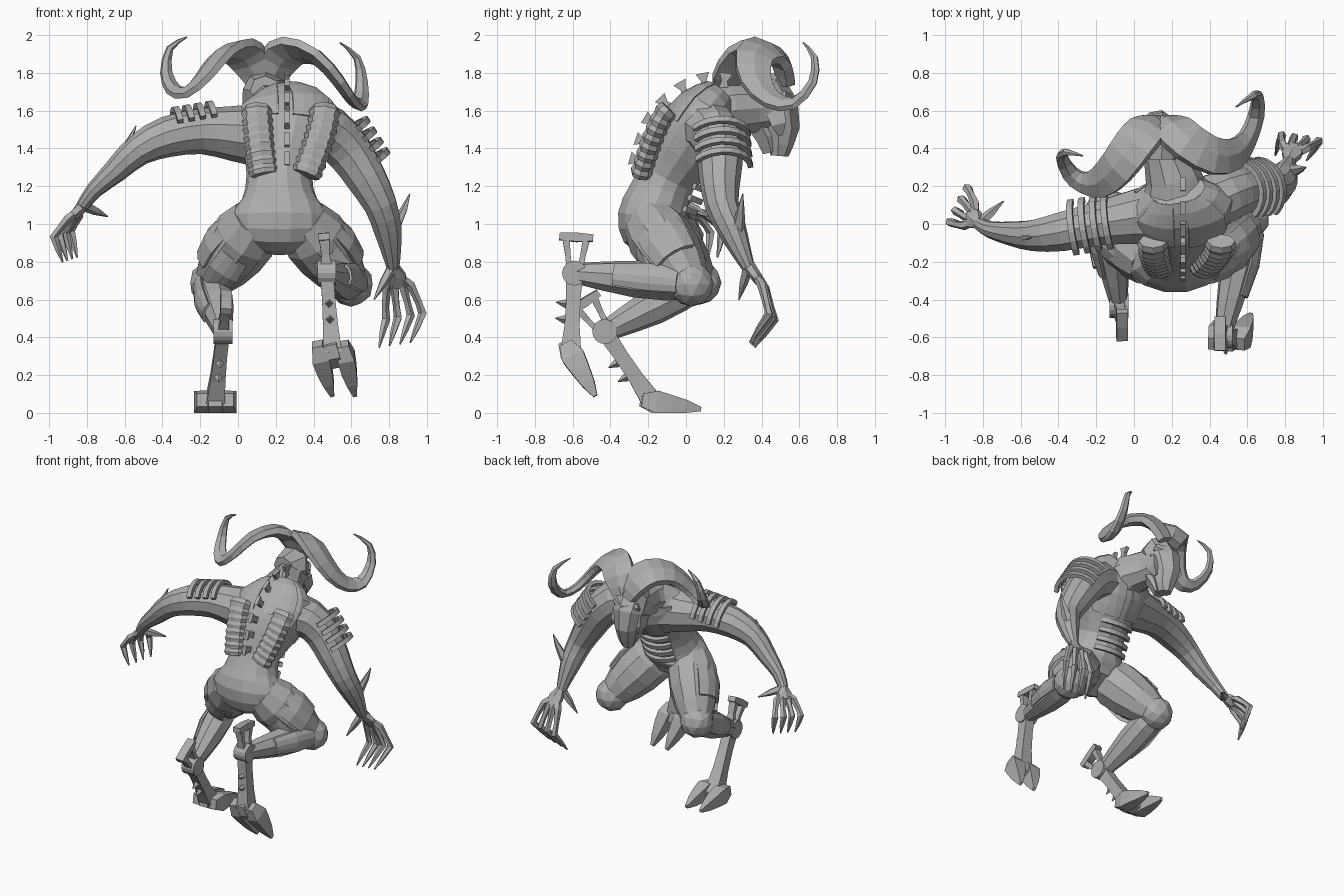
import bpy, bmesh, math
from mathutils import Vector as V

cube = bpy.data.objects.get("Cube")
if cube:
    bpy.data.objects.remove(cube, do_unlink=True)

stone = bpy.data.materials.new("stone grey")
stone.use_nodes = True
grey = (.42, .42, .42, 1)
stone.diffuse_color = grey
stone.node_tree.nodes["Principled BSDF"].inputs["Base Color"].default_value = grey

SQUARE = [(1, 1), (-1, 1), (-1, -1), (1, -1)]


def ngon(sides):
    return [(math.cos(math.tau * i / sides), math.sin(math.tau * i / sides)) for i in range(sides)]


def arc(start, end, inner=.85, steps=4):
    angles = [math.radians(start + (end - start) * i / steps) for i in range(steps + 1)]
    outer = [(math.cos(a), math.sin(a)) for a in angles]
    return outer + [(c * inner, s * inner) for c, s in reversed(outer)]


def finish(name, bm):
    bmesh.ops.recalc_face_normals(bm, faces=bm.faces)
    mesh = bpy.data.meshes.new(name)
    bm.to_mesh(mesh)
    bm.free()
    mesh.materials.append(stone)
    obj = bpy.data.objects.new(name, mesh)
    bpy.context.collection.objects.link(obj)
    return obj


def spline(rows, detail):
    """Resample rows of numbers with a Catmull-Rom curve."""
    out = []
    for i in range(len(rows) - 1):
        a, b, c, d = rows[max(i - 1, 0)], rows[i], rows[i + 1], rows[min(i + 2, len(rows) - 1)]
        for k in range(detail):
            t = k / detail
            out.append([.5 * (2 * q + (r - p) * t + (2 * p - 5 * q + 4 * r - s) * t * t
                              + (3 * q - p - 3 * r + s) * t ** 3) for p, q, r, s in zip(a, b, c, d)])
    return out + [rows[-1]]


def loft(name, rows, section, ref=(0, 0, 1), detail=1):
    """Sweep a section along rows of x, y, z, side radius, ref radius."""
    rows = [list(r) + [r[-1]] * (5 - len(r)) for r in rows]
    rows = spline(rows, detail)
    points = [V(r[:3]) for r in rows]
    bm = bmesh.new()
    rings, v = [], V(ref)
    for i, (p, row) in enumerate(zip(points, rows)):
        t = (points[min(i + 1, len(points) - 1)] - points[max(i - 1, 0)]).normalized()
        v = v - t * v.dot(t)
        if v.length < .001:
            v = t.orthogonal()
        v.normalize()
        u = v.cross(t)
        ring = []
        for c, s in section:
            co = p + u * c * row[3] + v * s * row[4]
            co.z = max(co.z, 0)
            ring.append(bm.verts.new(co))
        rings.append(ring)
    n = len(section)
    for lower, upper in zip(rings, rings[1:]):
        for i in range(n):
            j = (i + 1) % n
            bm.faces.new((lower[i], lower[j], upper[j], upper[i]))
    bm.faces.new(rings[0])
    bm.faces.new(rings[-1])
    return finish(name, bm)


def limb(name, start, end, radii, section, ref=(0, 0, 1), low=0, high=1):
    """Straight limb with evenly spaced radii."""
    a, b = V(start), V(end)
    steps = len(radii) - 1
    rows = []
    for i, r in enumerate(radii):
        p = a.lerp(b, low + (high - low) * i / steps)
        rows.append((*p, *(r if isinstance(r, tuple) else (r, r))))
    return loft(name, rows, section, ref)


def bands(name, centres, axis, out, radius, spread):
    """Raised hoops that wrap one side of a body part."""
    axis, out = V(axis).normalized(), V(out)
    out = (out - axis * out.dot(axis)).normalized()
    side = axis.cross(out)
    for number, centre in enumerate(centres):
        rows = []
        for i in range(9):
            a = math.radians(spread * (i / 4 - 1))
            p = V(centre) + (out * math.cos(a) + side * math.sin(a)) * radius
            rows.append((*p, .014, .016))
        loft(f"{name}_{number}", rows, SQUARE, axis)


# Torso with chest and shoulder blade plates
torso = [(.22, -.14, .88, .13, .1), (.22, -.17, .95, .25, .17), (.22, -.18, 1.04, .27, .185),
         (.22, -.15, 1.13, .2, .17), (.22, -.1, 1.25, .175, .16), (.24, -.02, 1.38, .22, .19),
         (.25, .06, 1.5, .27, .2), (.25, .11, 1.6, .27, .16), (.23, .18, 1.68, .15, .1)]
loft("torso", torso, ngon(14), (0, 1, 0), 2)


def torso_plate(name, first, last, start, end):
    rows = [(x, y, z, a * 1.04, b * 1.04) for x, y, z, a, b in torso[first:last]]
    loft(name, rows, arc(start, end, .95), (0, 1, 0), 2)


for side, flip in (("left", 1), ("right", -1)):
    torso_plate(f"{side}_chest_plate", 5, 8, 90 - flip * 6, 90 - flip * 60)
    torso_plate(f"{side}_blade_plate", 6, 9, 270 + flip * 8, 270 + flip * 55)
bands("belly_band", [(.22, -.105 + i * .025, 1.12 + i * .06) for i in range(4)],
      (0, .4, 1), (0, 1, 0), .165, 50)

# Ribbed vents on the back
for side, top, bottom in (("right", .1, .14), ("left", .46, .36)):
    rows = []
    for i in range(17):
        t = i / 16
        wide = .085 if i % 2 else .074
        x = top + (bottom - top) * t ** 1.5
        rows.append((x, -.09 - .15 * t ** .7, 1.61 - .35 * t, wide, wide * .7))
    loft(f"{side}_back_vent", rows, ngon(8), (0, -1, 0))

# Flared spine blades
spine = [(.28, 1.7), (.2, 1.73), (.1, 1.73), (0, 1.69), (-.09, 1.62), (-.16, 1.53),
         (-.2, 1.43), (-.23, 1.33), (-.26, 1.22)]
for i in range(1, len(spine) - 1):
    (y0, z0), (y1, z1) = spine[i - 1], spine[i + 1]
    along = V((0, y1 - y0, z1 - z0)).normalized()
    normal = V((0, along.z, -along.y))
    base = V((.26, *spine[i]))
    loft(f"spine_blade_{i}", [(*(base + normal * h), .013, w) for h, w in
         ((-.04, .03), (.03, .016), (.07, .036))], SQUARE, along)

# Neck, head and face
loft("neck", [(.23, .1, 1.56, .2, .16), (.21, .24, 1.6, .15, .14), (.17, .36, 1.61, .12, .13),
              (.15, .46, 1.62, .11, .12)], ngon(10))
loft("head", [(.15, .34, 1.7, .09, .08), (.15, .43, 1.7, .13, .12), (.14, .48, 1.61, .125, .115),
              (.14, .51, 1.5, .1, .085), (.14, .5, 1.42, .07, .07), (.14, .495, 1.36, .05, .045)],
     ngon(8), (0, 1, 0))
loft("jaw", [(.14, .38, 1.55, .1, .08), (.14, .43, 1.46, .08, .07), (.14, .45, 1.38, .045, .05)],
     ngon(6), (0, 1, 0))
loft("brow", [(.04, .51, 1.68, .02, .03), (.14, .555, 1.64, .03, .05), (.24, .51, 1.68, .02, .03)], ngon(6))
for flip in (1, -1):
    loft("cheek_plate", [(.14 + flip * .09, .47, 1.6, .03, .05), (.14 + flip * .1, .49, 1.53, .025, .04),
                         (.14 + flip * .08, .5, 1.47, .01)], SQUARE, (0, 1, 0))

# Curling ribbon horns
loft("left_horn", [(.16, .53, 1.75, .05, .08), (.21, .5, 1.86, .05, .12), (.29, .43, 1.92, .045, .125),
                   (.42, .36, 1.88, .04, .115), (.53, .37, 1.76, .035, .095), (.6, .45, 1.66, .03, .065),
                   (.645, .57, 1.64, .028, .05), (.655, .67, 1.75, .025, .035), (.63, .68, 1.88, .02),
                   (.54, .62, 1.96, .004)], ngon(6), (1, .3, 0), 2)
loft("right_horn", [(.12, .53, 1.75, .05, .08), (.07, .5, 1.86, .05, .12), (0, .42, 1.92, .045, .125),
                    (-.09, .3, 1.89, .04, .115), (-.18, .22, 1.78, .035, .095), (-.27, .22, 1.7, .03, .065),
                    (-.34, .27, 1.71, .028, .05), (-.38, .35, 1.8, .025, .035), (-.36, .38, 1.93, .02),
                    (-.27, .36, 1.99, .004)], ngon(6), (1, -.3, 0), 2)

# Arms, shoulder hoops and elbow spikes
loft("left_arm", [(.38, .1, 1.51, .16), (.49, .15, 1.48, .14), (.59, .18, 1.38, .125), (.68, .18, 1.24, .11),
                  (.755, .19, 1.1, .09), (.79, .24, .98, .078), (.81, .29, .86, .055), (.82, .33, .77, .035)],
     ngon(10), (0, 1, 0), 2)
loft("right_arm", [(.11, .05, 1.47, .17), (-.03, .03, 1.48, .145), (-.2, 0, 1.49, .12), (-.38, -.04, 1.46, .108),
                   (-.53, -.06, 1.39, .085), (-.65, -.05, 1.28, .065), (-.76, -.03, 1.18, .045),
                   (-.82, 0, 1.1, .035)], ngon(10), (0, 1, 0), 2)
bands("left_shoulder_hoop", [(.55 + i * .035, .17 + i * .004, 1.46 - i * .055) for i in range(4)],
      (.55, .1, -.8), (.7, .3, .6), .16, 70)
bands("right_shoulder_hoop", [(-.13 - i * .06, -i * .01, 1.49 - i * .01) for i in range(4)],
      (-1, -.15, -.15), (0, .25, 1), .15, 70)
loft("left_elbow_spike", [(.8, .27, .88, .02), (.84, .28, 1, .035, .03), (.88, .29, 1.08, .02),
                          (.91, .3, 1.16, .003)], ngon(5))
loft("right_elbow_spike", [(-.72, -.05, 1.23, .02), (-.64, -.06, 1.34, .035, .03), (-.58, -.07, 1.43, .02),
                           (-.54, -.07, 1.52, .003)], ngon(5))


# Clawed hands
def hand(side, wrist, knuckle, bend, tip, spread, thumb):
    wrist, knuckle, bend, tip, spread = map(V, (wrist, knuckle, bend, tip, spread))
    limb(f"{side}_palm", wrist, knuckle, [(.035, .03), (.03, .06), (.025, .055)], ngon(6), spread)
    for i in range(4):
        k = i - 1.5
        rows = [(*(p + spread * k * s), r) for p, s, r in
                ((wrist.lerp(knuckle, .7), .4, .02), (knuckle, .65, .025), (knuckle.lerp(bend, .6), .9, .019),
                 (bend, 1, .024), (bend.lerp(tip, .5), .95, .017), (tip, .85, .005))]
        loft(f"{side}_finger_{i}", rows, ngon(5))
    loft(f"{side}_thumb", [(*wrist, .03), (*wrist.lerp(V(thumb), .5), .024), (*thumb, .004)], ngon(5))


hand("left", (.82, .33, .78), (.85, .41, .67), (.88, .455, .51), (.83, .35, .36), (.065, -.01, .01), (.72, .28, .6))
hand("right", (-.82, 0, 1.1), (-.87, .05, 1.04), (-.93, .1, .95), (-.89, .09, .81), (.03, .06, .01), (-.69, .12, 1.04))


# Legs with plates, knees, ankle discs, spurs and split hooves
def leg(side, flip, hip, knee, ankle, ball, toe):
    hip, knee, ankle, ball, toe = map(V, (hip, knee, ankle, ball, toe))
    out = V((flip, 0, .2))
    limb(f"{side}_thigh", hip, knee, [.14, .175, .17, .145, .1], ngon(10), out, -.1)
    limb(f"{side}_thigh_plate", hip, knee, [.165, .185, .165], arc(45, 135), out, .15, .7)
    limb(f"{side}_front_thigh_plate", hip, knee, [.17, .185, .16], arc(-20, 35) if flip < 0 else arc(145, 200),
         out, .3, .8)
    limb(f"{side}_shin", knee, ankle, [(.08, .08), (.1, .1), (.1, .09), (.08, .07), (.055, .045)], ngon(8),
         out, -.05)
    limb(f"{side}_shin_plate", knee, ankle, [.105, .115, .09], arc(50, 130), out, .1, .65)
    bm = bmesh.new()
    bmesh.ops.create_icosphere(bm, subdivisions=2, radius=.118)
    finish(f"{side}_knee_cap", bm).location = knee
    across = V((.05, 0, 0))
    limb(f"{side}_ankle_disc", ankle - across, ankle + across, [.066, .066], ngon(16))
    down = (ball - ankle).normalized()
    back = V((0, down.z, -down.y))
    limb(f"{side}_hock", ankle, ball, [(.035, .045), (.035, .038), (.04, .04), (.05, .055)], SQUARE, back)
    # Forked spur above the ankle
    top = ankle - down * .19
    for s in (1, -1):
        limb(f"{side}_spur_prong", ankle + back * s * .025, top + back * s * .055,
             [(.035, .016), (.022, .014), (.028, .02)], SQUARE, back)
    limb(f"{side}_spur_bar", top - back * .09, top + back * .09, [(.03, .018), (.03, .024), (.03, .018)],
         SQUARE, down)
    for t in (.4, .6):
        p = ankle.lerp(ball, t)
        limb(f"{side}_hock_spike", p, p + back * .09 - down * .01, [.025, .022, .003], ngon(4))
    # Split hoof and heel
    up = V((0, -(toe - ball).z, (toe - ball).y))
    for s in (1, -1):
        shift = V((s * .075, 0, 0))
        limb(f"{side}_hoof", ball + shift * .9, toe + shift * .8,
             [(.028, .035), (.045, .062), (.04, .05), (.028, .036), (.01, .012)], SQUARE, up, -.2)
    limb(f"{side}_heel", ball, toe, [(.035, .035), (.04, .06), (.03, .03)], SQUARE, up, -.24, .3)


leg("left", 1, (.36, -.18, .99), (.6, .03, .68), (.47, -.59, .74), (.5, -.61, .32), (.56, -.48, .09))
leg("right", -1, (.08, -.18, .99), (-.14, .07, .69), (-.08, -.43, .43), (-.12, -.18, .06), (-.12, .08, .02))
